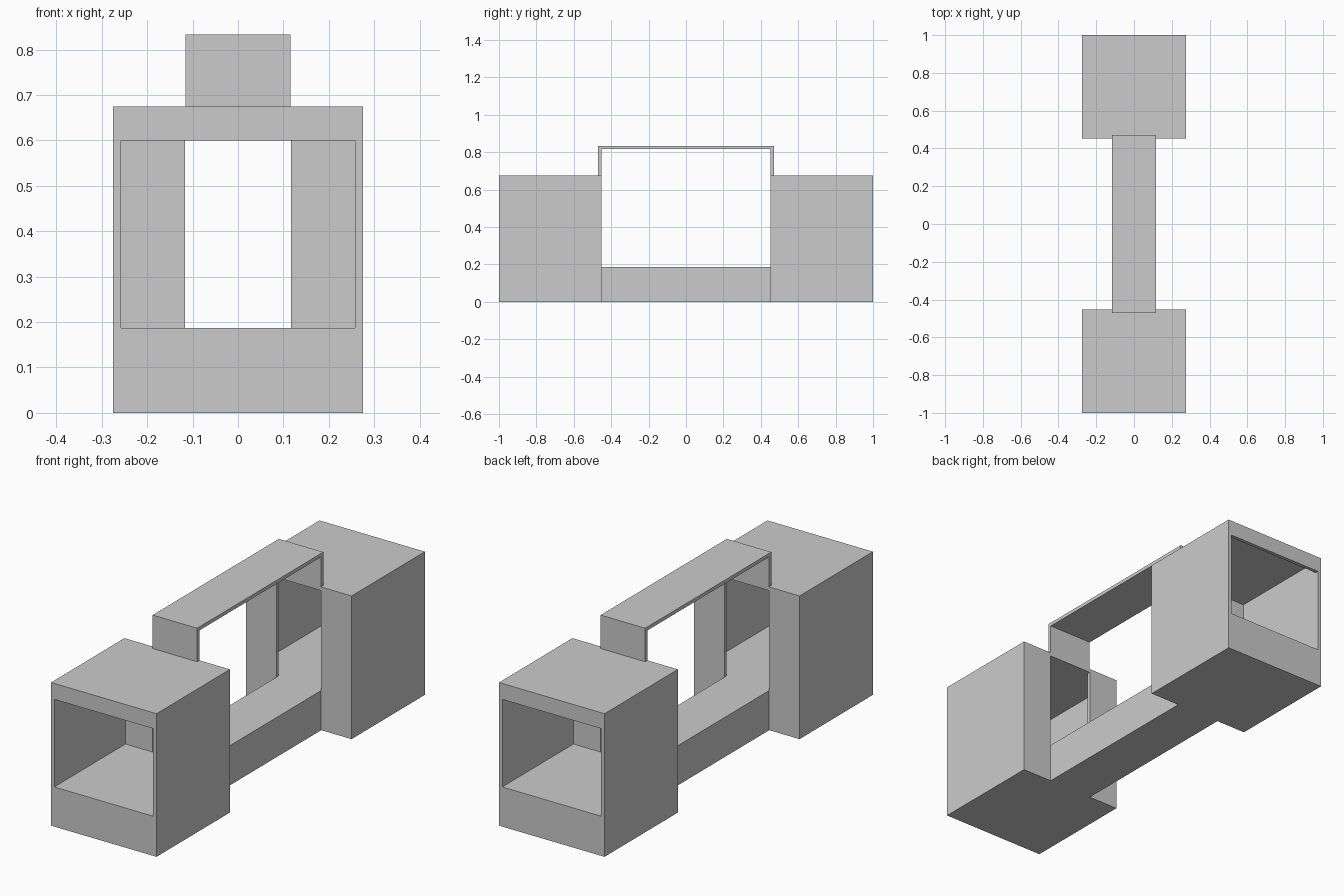
import bpy
import bmesh

if "Cube" in bpy.data.objects:
    bpy.data.objects.remove(bpy.data.objects["Cube"])

W, IN, OUT = 0.275, 0.453, 1.0      # end box half width, inner and outer y
NECK = 0.117                        # half width of middle beam and doorway
FLOOR, LINTEL, ROOF, TOP = 0.187, 0.60, 0.675, 0.833
T = 0.017                           # sheet thickness


def prism(name, profile, lo, hi, axis="z", mirror=False):
    """Extrude a closed profile: (x, y) along z, or (y, z) along x."""
    def place(p, d):
        return (p[0], p[1], d) if axis == "z" else (d, p[0], p[1])
    bm = bmesh.new()
    face = bm.faces.new([bm.verts.new(place(p, lo)) for p in profile])
    ext = bmesh.ops.extrude_face_region(bm, geom=[face])
    for v in ext["geom"]:
        if isinstance(v, bmesh.types.BMVert):
            v.co["xyz".index(axis)] = hi
    bmesh.ops.recalc_face_normals(bm, faces=bm.faces)
    mesh = bpy.data.meshes.new(name)
    bm.to_mesh(mesh)
    bm.free()
    obj = bpy.data.objects.new(name, mesh)
    bpy.context.collection.objects.link(obj)
    if mirror:
        mod = obj.modifiers.new("Mirror", "MIRROR")
        mod.use_axis = (False, True, False)
    return obj


def rect(u0, u1, v0, v1):
    return [(u0, v0), (u1, v0), (u1, v1), (u0, v1)]


# Solid base: two wide blocks joined by a narrow beam
half = [(NECK, -IN), (W, -IN), (W, -OUT)]
right = half[::-1] + [(x, -y) for x, y in half]
prism("base", right + [(-x, y) for x, y in right[::-1]], 0, FLOOR)

# Side walls with the inner returns beside the doorway
for side, s in (("right", 1), ("left", -1)):
    wall = [(NECK, IN), (W, IN), (W, OUT), (W - T, OUT), (W - T, IN + T), (NECK, IN + T)]
    prism(side + "_walls", [(s * x, y) for x, y in wall], FLOOR, ROOF - T, mirror=True)

# Roof sheet with the lintel over the outer opening
roof = [(IN, ROOF), (IN, ROOF - T), (OUT - T, ROOF - T), (OUT - T, LINTEL),
        (OUT, LINTEL), (OUT, ROOF)]
prism("roof", [p for p in roof], -W + T, W - T, "x", mirror=True)
for side, s in (("right", 1), ("left", -1)):
    prism(side + "_roof_edge", rect(IN, OUT, ROOF - T, ROOF),
          *sorted((s * (W - T), s * W)), "x", mirror=True)

# Thin bridge handle standing on the inner walls
b = IN + T
prism("bridge_handle",
      [(-b, ROOF), (-b, TOP), (b, TOP), (b, ROOF),
       (IN, ROOF), (IN, TOP - T), (-IN, TOP - T), (-IN, ROOF)],
      -NECK + 0.001, NECK - 0.001, "x")
